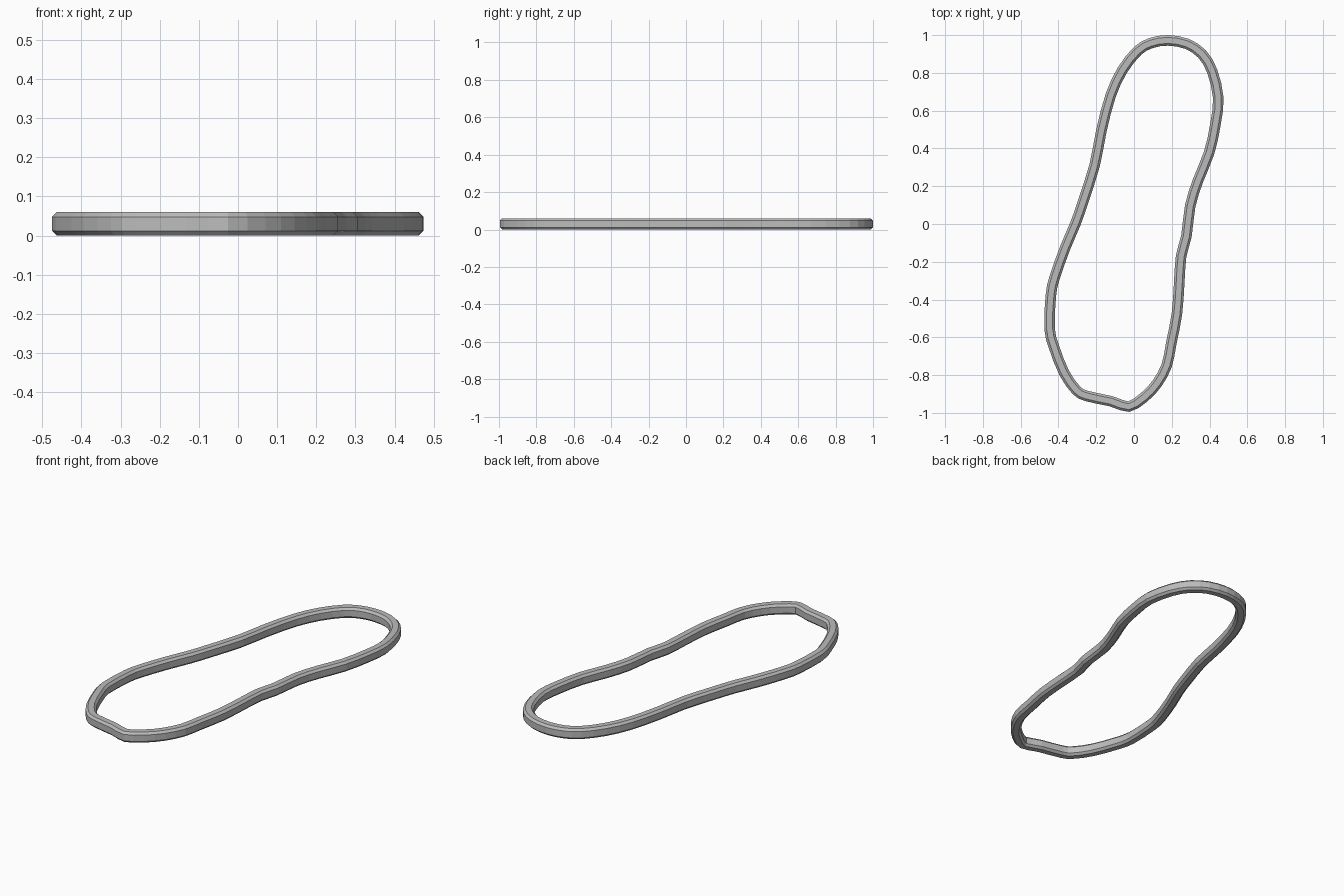
import bpy
import bmesh
from mathutils import Vector

cube = bpy.data.objects.get("Cube")
if cube:
    bpy.data.objects.remove(cube, do_unlink=True)

WIDTH, HEIGHT, CHAMFER = 0.056, 0.06, 0.012
STEPS = 2

# Outer outline, clockwise from the back
OUTLINE = [Vector(p) for p in (
    (.18, 1), (.29, .98), (.38, .92), (.44, .82), (.474, .67), (.46, .53),
    (.425, .37), (.365, .22), (.325, .09), (.305, -.07), (.277, -.175),
    (.267, -.32), (.255, -.48), (.225, -.635), (.2, -.757), (.145, -.86),
    (.07, -.94), (-.025, -.995), (-.13, -.965), (-.26, -.937), (-.325, -.9),
    (-.395, -.8), (-.45, -.66), (-.475, -.555), (-.468, -.375),
    (-.447, -.275), (-.39, -.115), (-.335, .015), (-.295, .13),
    (-.235, .32), (-.2, .5), (-.15, .69), (-.085, .83), (0, .937),
    (.08, .984))]


def smooth_loop(points, steps):
    """Closed Catmull-Rom curve through the points."""
    result = []
    n = len(points)
    for i in range(n):
        a, b, c, d = (points[(i + k) % n] for k in (-1, 0, 1, 2))
        for s in range(steps):
            t = s / steps
            result.append((b * 2 + (c - a) * t
                           + (a * 2 - b * 5 + c * 4 - d) * t * t
                           + (b * 3 - a - c * 3 + d) * t ** 3) / 2)
    return result


path = smooth_loop(OUTLINE, STEPS)

# Chamfered rectangular section: inward offset and height
section = [(0, CHAMFER), (0, HEIGHT - CHAMFER),
           (CHAMFER, HEIGHT), (WIDTH - CHAMFER, HEIGHT),
           (WIDTH, HEIGHT - CHAMFER), (WIDTH, CHAMFER),
           (WIDTH - CHAMFER, 0), (CHAMFER, 0)]

# Sweep the section around the outline
bm = bmesh.new()
rings = []
for i, p in enumerate(path):
    tangent = (path[(i + 1) % len(path)] - path[i - 1]).normalized()
    inward = Vector((tangent.y, -tangent.x))
    rings.append([bm.verts.new((*(p + inward * off), z)) for off, z in section])
for i, ring in enumerate(rings):
    following = rings[(i + 1) % len(rings)]
    for k in range(len(section)):
        j = (k + 1) % len(section)
        bm.faces.new((ring[k], ring[j], following[j], following[k]))
bmesh.ops.recalc_face_normals(bm, faces=bm.faces)
mesh = bpy.data.meshes.new("outline_band")
bm.to_mesh(mesh)
bm.free()

# Plain grey
grey = bpy.data.materials.new("light_grey")
grey.use_nodes = True
colour = (0.5, 0.5, 0.5, 1)
grey.diffuse_color = colour
grey.node_tree.nodes["Principled BSDF"].inputs["Base Color"].default_value = colour
mesh.materials.append(grey)

band = bpy.data.objects.new("outline_band", mesh)
bpy.context.collection.objects.link(band)
